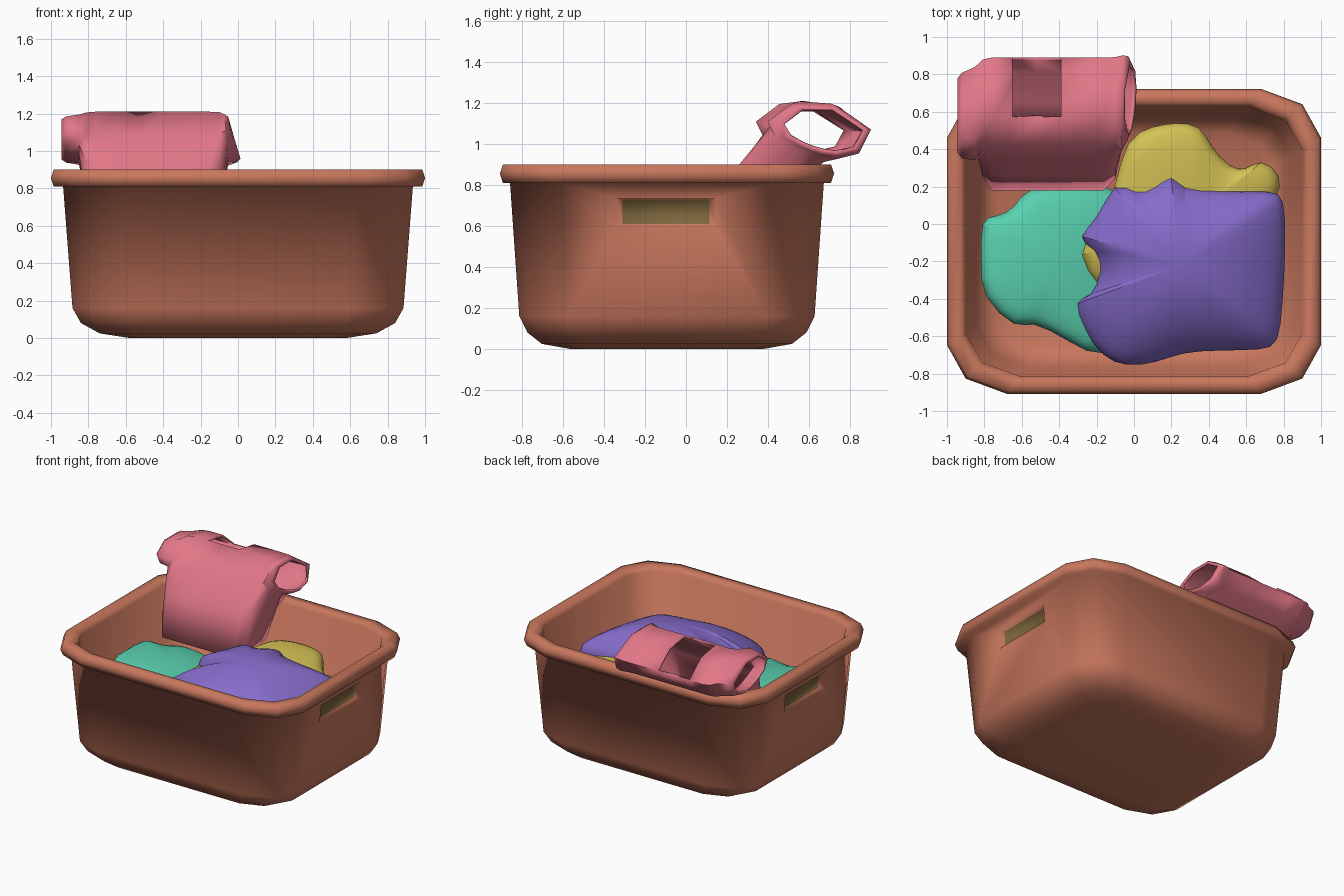
import bpy, bmesh
from mathutils import Vector

if "Cube" in bpy.data.objects:
    bpy.data.objects.remove(bpy.data.objects["Cube"])


def material(name, rgb):
    mat = bpy.data.materials.new(name)
    mat.use_nodes = True
    mat.diffuse_color = (*rgb, 1)
    mat.node_tree.nodes["Principled BSDF"].inputs["Base Color"].default_value = (*rgb, 1)
    return mat


terracotta = material("terracotta", (.58, .185, .11))
olive = material("olive brown", (.2, .13, .045))
pink = material("pink", (.76, .185, .245))
teal = material("teal", (.1, .64, .43))
purple = material("purple", (.24, .15, .6))
yellow = material("yellow", (.66, .54, .09))


def finish(bm, name, mats, angle, subdivide=False, thickness=0):
    """Turn a bmesh into a smooth shaded object."""
    bmesh.ops.recalc_face_normals(bm, faces=bm.faces)
    mesh = bpy.data.meshes.new(name)
    bm.to_mesh(mesh)
    bm.free()
    obj = bpy.data.objects.new(name, mesh)
    bpy.context.collection.objects.link(obj)
    for mat in mats:
        mesh.materials.append(mat)
    bpy.ops.object.select_all(action="DESELECT")
    obj.select_set(True)
    bpy.context.view_layer.objects.active = obj
    bpy.ops.object.shade_smooth_by_angle(angle=angle)
    if thickness:
        mod = obj.modifiers.new("cloth thickness", "SOLIDIFY")
        mod.thickness = thickness
    if subdivide:
        mod = obj.modifiers.new("soft folds", "SUBSURF")
        mod.levels = mod.render_levels = 1


def bridge(bm, a, b):
    """Join two closed rings with quads."""
    n = len(a)
    return [bm.faces.new((a[i], a[(i + 1) % n], b[(i + 1) % n], b[i])) for i in range(n)]


# Basket: rounded rectangle rings from the underside, over the rim, to the inner floor
MID_Y = -.093


def basket_ring(bm, hx, hy, z):
    corner = [(.68, 1), (.9, .9), (1, .68)]
    pts = []
    for sx, sy in ((1, 1), (1, -1), (-1, -1), (-1, 1)):
        part = corner if sx == sy else corner[::-1]
        pts += [(sx * hx * u, MID_Y + sy * hy * v, z) for u, v in part]
    return [bm.verts.new(p) for p in pts]


bm = bmesh.new()
profile = [(.58, .47, 0), (.74, .61, .025), (.84, .68, .08), (.885, .72, .16),
           (.935, .765, .81), (.985, .8, .81), (1, .815, .855), (.985, .8, .9),
           (.925, .745, .9), (.9, .72, .87), (.84, .67, .16), (.74, .58, .07)]
rings = [basket_ring(bm, *p) for p in profile]
bands = [bridge(bm, a, b) for a, b in zip(rings, rings[1:])]
bm.faces.new(rings[0])
bm.faces.new(rings[-1])
bmesh.ops.recalc_face_normals(bm, faces=bm.faces)


# Handle recesses: inset the tall panel on each short side and push it inwards
def shape_panel(face, y0, y1, z0, z1, depth):
    mid = face.calc_center_median()
    side = 1 if mid.x > 0 else -1
    for v in face.verts:
        v.co.y = y0 if v.co.y < mid.y else y1
        v.co.z = z0 if v.co.z < mid.z else z1
        v.co.x = side * (.885 + .05 * (v.co.z - .16) / .65 - depth)


panels = [f for f in bands[3] if abs(f.normal.x) > .95]
for face in panels:
    bmesh.ops.inset_individual(bm, faces=[face], thickness=.05)
    shape_panel(face, -.34, .145, .6, .735, 0)
    bmesh.ops.inset_individual(bm, faces=[face], thickness=.01)
    shape_panel(face, -.31, .115, .61, .73, .035)
    face.material_index = 1
finish(bm, "basket", [terracotta, olive], 1.8)


# Folded shirts: outlines puffed up into soft heaps that grow rounder towards the top
def heap(name, mat, centre, base, dome, outline, tilt):
    bm = bmesh.new()
    c = Vector(centre)
    spokes = [Vector(p) - c for p in outline]
    mean = sum(s.length for s in spokes) / len(spokes)
    levels = [(.9, -.2), (1, -.1), (.985, -.035), (.9, .1 * dome), (.7, .5 * dome), (.4, .85 * dome)]
    loops = []
    for scale, lift in levels:
        loop = []
        for s in spokes:
            d = s * scale
            if lift > 0:
                d = d.lerp(s.normalized() * mean * scale, (1 - scale) * .8)
            z = base + lift + tilt[0] * d.x + tilt[1] * d.y
            loop.append(bm.verts.new((c.x + d.x, c.y + d.y, z)))
        loops.append(loop)
    for a, b in zip(loops, loops[1:]):
        bridge(bm, a, b)
    top = bm.verts.new((c.x, c.y, base + dome))
    last = loops[-1]
    for i, v in enumerate(last):
        bm.faces.new((v, last[(i + 1) % len(last)], top))
    bm.faces.new(loops[0])
    finish(bm, name, [mat], 1.1, subdivide=True)


heap("teal_shirt", teal, (-.4, -.2), .57, .06,
     [(-.83, .04), (-.74, .04), (-.63, .09), (-.6, .2), (-.3, .22), (0, .2), (.05, -.1),
      (0, -.55), (-.15, -.75), (-.35, -.63), (-.56, -.51), (-.62, -.58), (-.83, -.39),
      (-.82, -.2)], (-.2, 0))
heap("yellow_shirt", yellow, (.28, 0), .62, .05,
     [(-.1, .2), (-.05, .47), (.1, .53), (.22, .55), (.36, .54), (.41, .42),
      (.52, .3), (.6, .29), (.68, .36), (.8, .27), (.78, .14), (.66, .04), (.5, -.3),
      (.33, -.72), (.2, -.72), (-.2, -.35), (-.33, -.15), (-.2, -.05)], (-.1, .12))
heap("purple_shirt", purple, (.25, -.22), .65, .19,
     [(-.32, -.07), (-.2, .02), (-.11, .25), (0, .17), (.1, .2), (.21, .3),
      (.24, .19), (.5, .18), (.75, .18), (.81, .16), (.82, -.1), (.8, -.45), (.78, -.65),
      (.7, -.68), (.45, -.68), (.25, -.69), (.12, -.75), (-.05, -.77), (-.17, -.72),
      (-.27, -.58), (-.35, -.4), (-.22, -.4), (-.18, -.25), (-.22, -.13)], (-.03, .14))

# Shirt hung over the back rim: sections from sleeve to sleeve in the y-z plane
torso = [(.18, .6), (.26, .9), (.43, 1.09), (.57, 1.21), (.75, 1.18),
         (.89, 1.06), (.82, .95), (.66, .91), (.55, .8), (.46, .58)]
sleeve = [(.5, .98), (.42, 1.03), (.38, 1.11), (.5, 1.2), (.7, 1.2),
          (.9, 1.07), (.84, .95), (.72, .92), (.64, .93), (.57, .95)]
sleeve_mid = Vector((.64, 1.07))

# x, share of torso, sleeve scale, y shift, lean of the cuff
stations = [(-.945, 0, .76, -.06, 0), (-.92, 0, .88, -.06, 0), (-.85, 0, .96, -.05, 0),
            (-.81, .75, .95, -.04, 0), (-.76, 1, 1, 0, 0), (-.65, 1, 1, 0, 0), (-.52, 1, 1, 0, 0),
            (-.39, 1, 1, 0, 0), (-.16, 1, 1, 0, 0), (-.1, .8, 1, 0, 0), (-.06, 0, .97, .01, .1),
            (-.03, 0, .87, .03, .2), (-.02, 0, .74, .03, .3)]
bm = bmesh.new()
sections = []
for x, share, scale, shift, lean in stations:
    section = []
    for t, s in zip(torso, sleeve):
        cuff = sleeve_mid + (Vector(s) - sleeve_mid) * scale + Vector((shift, 0))
        p = cuff.lerp(Vector(t), share)
        section.append(bm.verts.new((x - lean * (p.y - sleeve_mid.y), p.x, p.y)))
    sections.append(section)
openings = []
for i, (a, b) in enumerate(zip(sections, sections[1:])):
    faces = bridge(bm, a, b)
    if 4 <= i <= 7:
        openings.append(faces[-1])      # hem
    if 5 <= i <= 6:
        openings += faces[3:5]          # neck
bmesh.ops.delete(bm, geom=openings, context="FACES")
finish(bm, "hanging_shirt", [pink], 1.1, thickness=.015)
